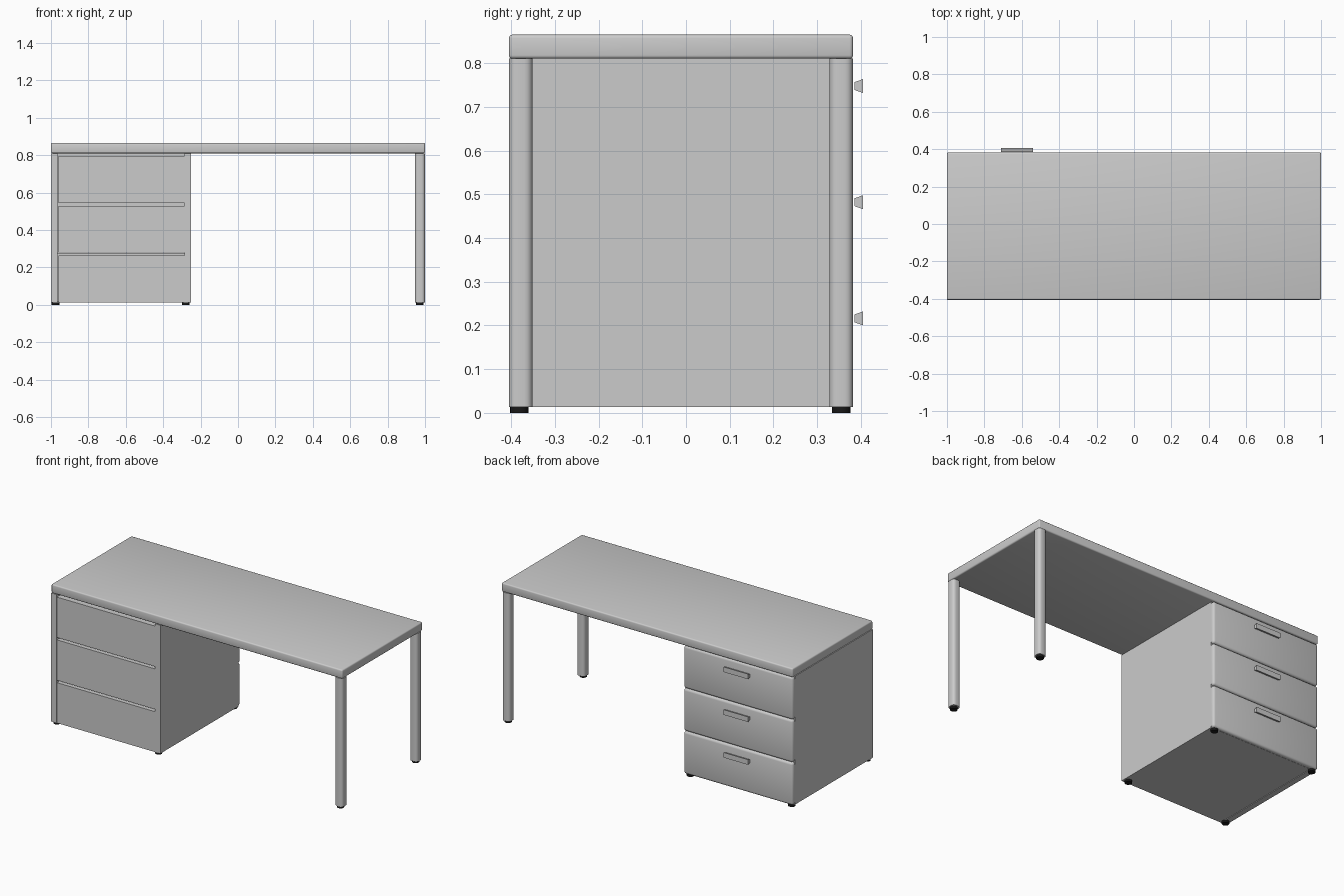
import bpy, bmesh, math

if "Cube" in bpy.data.objects:
    bpy.data.objects.remove(bpy.data.objects["Cube"])

black = bpy.data.materials.new("black_rubber")
black.diffuse_color = (0.01, 0.01, 0.01, 1)
black.use_nodes = True
black.node_tree.nodes["Principled BSDF"].inputs["Base Color"].default_value = black.diffuse_color


def finish(name, bm, smooth=None):
    bmesh.ops.recalc_face_normals(bm, faces=bm.faces)
    mesh = bpy.data.meshes.new(name)
    bm.to_mesh(mesh)
    bm.free()
    ob = bpy.data.objects.new(name, mesh)
    bpy.context.collection.objects.link(ob)
    if smooth:
        bpy.ops.object.select_all(action='DESELECT')
        ob.select_set(True)
        bpy.context.view_layer.objects.active = ob
        bpy.ops.object.shade_smooth_by_angle(angle=math.radians(smooth))
    return ob


def box(name, lo, hi, bevel=0, pick=lambda e: True, segments=3):
    """Box from corner lo to corner hi; picked edges are rounded."""
    bm = bmesh.new()
    bmesh.ops.create_cube(bm, size=1)
    for v in bm.verts:
        v.co = [lo[i] + (v.co[i] + 0.5) * (hi[i] - lo[i]) for i in range(3)]
    if bevel:
        bmesh.ops.bevel(bm, geom=[e for e in bm.edges if pick(e)], offset=bevel,
                        segments=segments, profile=0.5, affect='EDGES')
    return finish(name, bm, 50 if bevel else None)


def upright(e):
    return abs(e.verts[0].co.z - e.verts[1].co.z) > 0.01


BACK, FRONT = -0.405, 0.382      # drawers face +y
BASE, UNDER, TOP = 0.013, 0.81, 0.865

# Table top with softly rounded edges
box("table_top", (-1, BACK, UNDER), (1, FRONT, TOP), 0.008)

# Two free-standing legs
for side, y in (("back", BACK), ("front", FRONT - 0.054)):
    box(side + "_leg", (0.946, y, BASE), (1, y + 0.054, UNDER), 0.018, upright, 4)

# Cabinet side panels
PANEL = 0.361
box("cabinet_left_panel", (-1, BACK, BASE), (-0.965, PANEL, UNDER))
box("cabinet_right_panel", (-0.286, BACK, BASE), (-0.25, PANEL, UNDER))

# Three drawers: box behind, rounded front, flared handle
height = (UNDER - BASE) / 3
for i in range(3):
    z0 = BASE + i * height
    z1 = z0 + height
    box(f"drawer_box_{i + 1}", (-0.961, BACK, z0), (-0.286, PANEL, z1 - 0.015))
    box(f"drawer_front_{i + 1}", (-1, PANEL, z0 + 0.001), (-0.25, FRONT, z1 - 0.001), 0.014,
        lambda e: max(v.co.y for v in e.verts) > FRONT - 0.001)

    # Handle: trapezoid profile, wider at the outside
    zc = z1 - 0.0625
    bm = bmesh.new()
    profile = [(0.3855, -0.009), (0.405, -0.016), (0.405, 0.016), (0.3855, 0.009)]
    face = bm.faces.new([bm.verts.new((-0.71, y, zc + z)) for y, z in profile])
    ext = bmesh.ops.extrude_face_region(bm, geom=[face])
    for v in ext["geom"]:
        if isinstance(v, bmesh.types.BMVert):
            v.co.x += 0.17
    finish(f"drawer_handle_{i + 1}", bm)

# Black feet
for name, x in (("left", -0.976), ("middle", -0.279), ("right", 0.972)):
    for side, y in (("back", -0.381), ("front", 0.355)):
        bm = bmesh.new()
        bmesh.ops.create_cone(bm, cap_ends=True, segments=24, radius1=0.021,
                              radius2=0.021, depth=BASE)
        bmesh.ops.translate(bm, verts=bm.verts, vec=(x, y, BASE / 2))
        finish(f"{name}_{side}_foot", bm, 40).data.materials.append(black)
